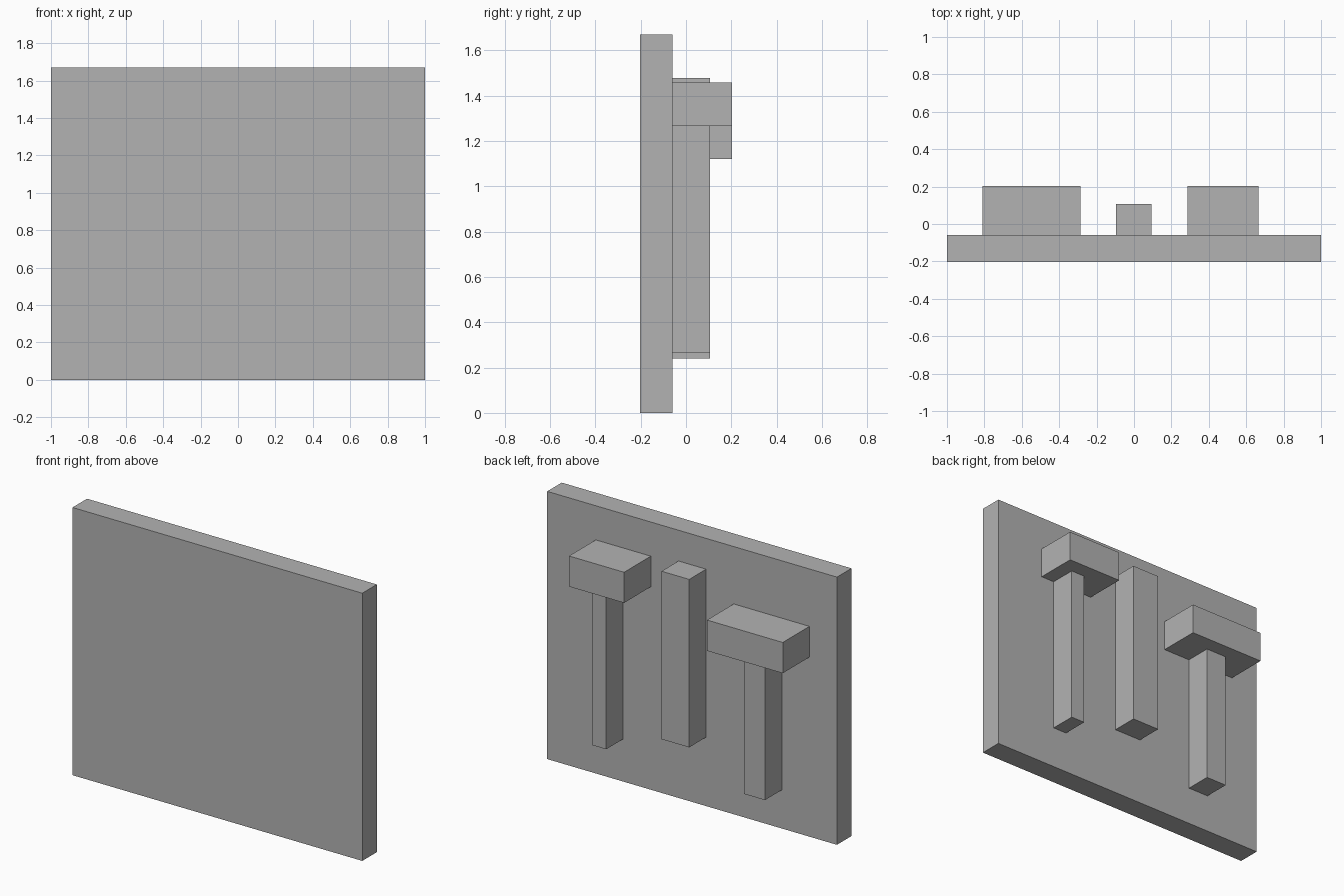
import bpy

if "Cube" in bpy.data.objects:
    bpy.data.objects.remove(bpy.data.objects["Cube"])

grey = bpy.data.materials.new("plain_grey")
grey.diffuse_color = (0.45, 0.45, 0.45, 1)
grey.use_nodes = True
grey.node_tree.nodes["Principled BSDF"].inputs["Base Color"].default_value = grey.diffuse_color


def box(name, x, y, z):
    """Axis-aligned block from (min, max) ranges."""
    lo, hi = zip(x, y, z)
    bpy.ops.mesh.primitive_cube_add(
        size=1, location=[(a + b) / 2 for a, b in zip(lo, hi)])
    ob = bpy.context.object
    ob.name = name
    ob.scale = [b - a for a, b in zip(lo, hi)]
    bpy.ops.object.transform_apply(location=False, rotation=False, scale=True)
    ob.data.materials.append(grey)


FACE = -0.06                  # rear face of the panel
POST_Y = (FACE, 0.107)
CAP_Y = (FACE, 0.203)

# Upright panel
box("panel", (-1, 1), (-0.203, FACE), (0, 1.67))

# Plain middle post
box("middle_post", (-0.097, 0.094), POST_Y, (0.43, 1.478))

# T-shaped pair: posts topped by wide, deeper caps
for side, post_x, cap_x, bottom, cap_z in (
        ("right", (0.476, 0.572), (0.285, 0.665), 0.265, (1.266, 1.457)),
        ("left", (-0.62, -0.476), (-0.81, -0.287), 0.241, (1.12, 1.312))):
    box(side + "_post", post_x, POST_Y, (bottom, cap_z[0]))
    box(side + "_cap", cap_x, CAP_Y, cap_z)
